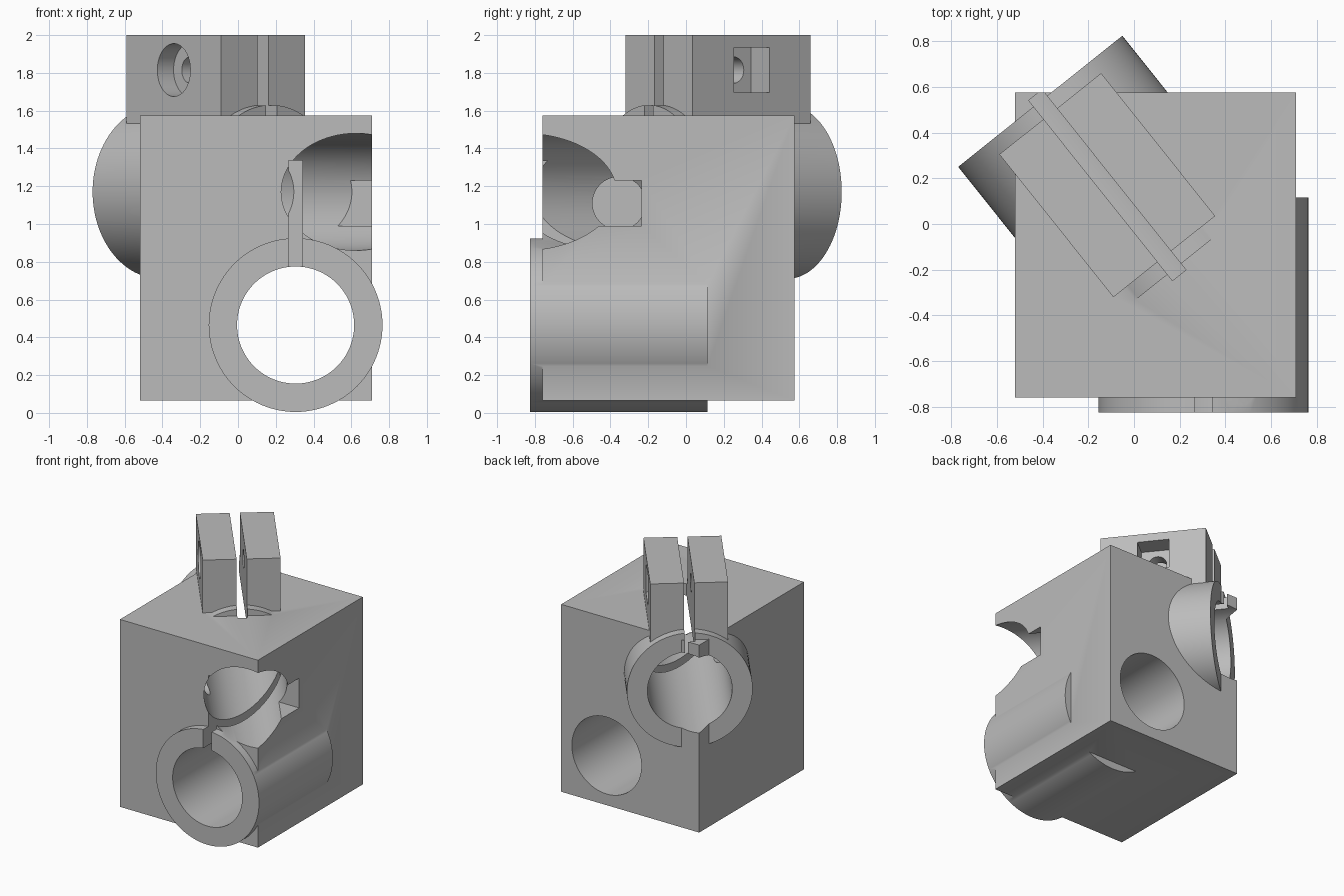
import bpy
import math
from mathutils import Matrix, Vector

old = bpy.data.objects.get("Cube")
if old:
    bpy.data.objects.remove(old, do_unlink=True)

# Single plain grey
grey = bpy.data.materials.new("plain_grey")
grey.use_nodes = True
colour = (0.5, 0.5, 0.5, 1)
grey.diffuse_color = colour
grey.node_tree.nodes["Principled BSDF"].inputs["Base Color"].default_value = colour


def finish(name, frame, local):
    ob = bpy.context.object
    ob.name = name
    ob.data.transform(frame @ local)
    ob.data.materials.append(grey)
    return ob


def box(name, frame, low, high):
    low, high = Vector(low), Vector(high)
    bpy.ops.mesh.primitive_cube_add(size=1)
    size = Matrix.Diagonal((*(high - low), 1))
    return finish(name, frame, Matrix.Translation((low + high) / 2) @ size)


def rod(name, frame, radius, start, end, axis, z=0):
    """Cylinder along the local X or Y axis, from start to end."""
    bpy.ops.mesh.primitive_cylinder_add(vertices=96, radius=radius, depth=end - start)
    mid = (start + end) / 2
    if axis == "X":
        local = Matrix.Translation((mid, 0, z)) @ Matrix.Rotation(math.pi / 2, 4, "Y")
    else:
        local = Matrix.Translation((0, mid, z)) @ Matrix.Rotation(math.pi / 2, 4, "X")
    return finish(name, frame, local)


def combine(target, tool, operation):
    mod = target.modifiers.new(tool.name, "BOOLEAN")
    mod.operation = operation
    mod.solver = "EXACT"
    mod.object = tool
    bpy.context.view_layer.objects.active = target
    bpy.ops.object.modifier_apply(modifier=mod.name)
    bpy.data.objects.remove(tool, do_unlink=True)


# Main block
block = box("clamp_block", Matrix(), (-0.52, -0.76, 0.065), (0.71, 0.575, 1.575))

# Two identical tube clamps: lower one straight, upper one turned
frames = [
    Matrix.Translation((0.305, -0.355, 0.465)),
    Matrix.Translation((-0.117, 0.17, 1.17)) @ Matrix.Rotation(math.radians(38.6), 4, "Z"),
]
BOLT = 0.645

for f in frames:
    combine(block, rod("sleeve", f, 0.46, -0.47, 0.47, "Y"), "UNION")
    combine(block, box("ears", f, (-0.285, -0.4, 0.2), (0.285, 0.4, 0.83)), "UNION")

for f in frames:
    cutters = [
        rod("tube_bore", f, 0.31, -2, 2, "Y"),
        box("clamp_slot", f, (-0.0375, -0.505, 0), (0.0375, 0.505, 0.87)),
        rod("bolt_hole", f, 0.07, -0.25, 0.25, "X", BOLT),
        rod("bolt_head_recess", f, 0.14, -0.6, -0.175, "X", BOLT),
        box("nut_pocket", f, (0.13, -0.12, BOLT - 0.12), (0.6, 0.12, BOLT + 0.12)),
    ]
    for cutter in cutters:
        combine(block, cutter, "DIFFERENCE")

# Smooth bores, sharp edges
bpy.ops.object.select_all(action="DESELECT")
block.select_set(True)
bpy.context.view_layer.objects.active = block
bpy.ops.object.shade_smooth_by_angle(angle=math.radians(30))
